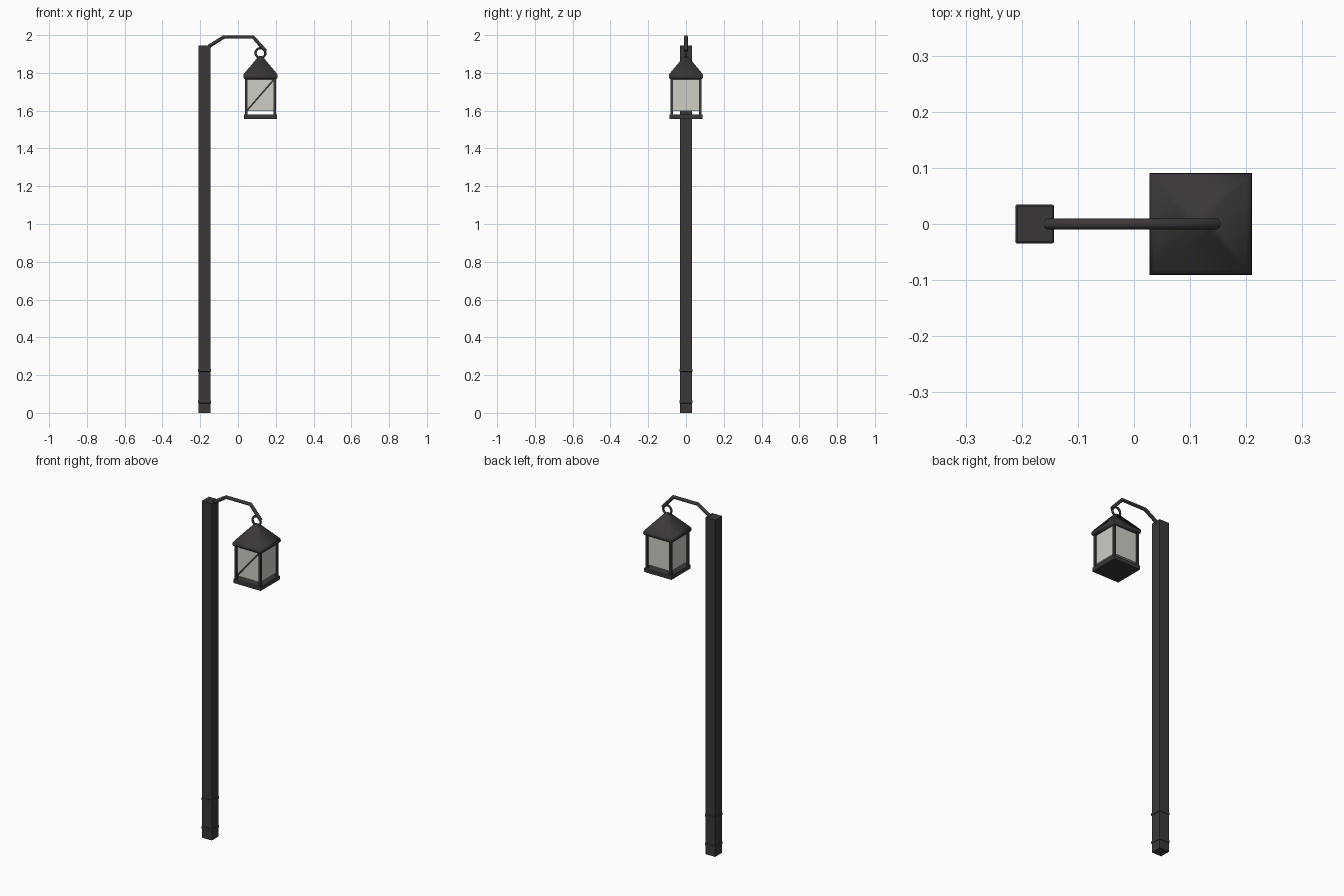
import bpy, bmesh
from math import radians, pi, atan2, hypot

if "Cube" in bpy.data.objects:
    bpy.data.objects.remove(bpy.data.objects["Cube"])


def material(name, rgb, rough):
    m = bpy.data.materials.new(name)
    m.use_nodes = True
    m.diffuse_color = (*rgb, 1)
    node = m.node_tree.nodes["Principled BSDF"]
    node.inputs["Base Color"].default_value = (*rgb, 1)
    node.inputs["Roughness"].default_value = rough
    return m


iron = material("dark iron", (0.045, 0.039, 0.039), 0.7)
glass = material("pale glass", (0.61, 0.61, 0.56), 0.5)

POST_X, LAMP_X = -0.177, 0.119


def add_box(name, center, size, mat, tilt=0.0, bevel=0.0):
    bpy.ops.mesh.primitive_cube_add(size=1, location=center, rotation=(0, tilt, 0))
    ob = bpy.context.object
    ob.name = name
    ob.scale = size
    bpy.ops.object.transform_apply(location=False, rotation=False, scale=True)
    ob.data.materials.append(mat)
    if bevel:
        mod = ob.modifiers.new("soft edge", "BEVEL")
        mod.width = bevel
        mod.segments = 2
    return ob


def square_loft(name, x, profile, mat):
    """Stack square rings of (half width, height) and close both ends."""
    bm = bmesh.new()
    rings = [[bm.verts.new((x + sx * h, sy * h, z))
              for sx, sy in ((-1, -1), (1, -1), (1, 1), (-1, 1))] for h, z in profile]
    for low, high in zip(rings, rings[1:]):
        for i in range(4):
            j = (i + 1) % 4
            bm.faces.new((low[i], low[j], high[j], high[i]))
    bm.faces.new(rings[0][::-1])
    bm.faces.new(rings[-1])
    mesh = bpy.data.meshes.new(name)
    bm.to_mesh(mesh)
    bm.free()
    mesh.materials.append(mat)
    ob = bpy.data.objects.new(name, mesh)
    bpy.context.collection.objects.link(ob)
    return ob


# Square post with two raised bands
add_box("post", (POST_X, 0, 0.9725), (0.063, 0.063, 1.945), iron)
for name, z in (("lower_band", 0.058), ("upper_band", 0.225)):
    add_box(name, (POST_X, 0, z), (0.069, 0.069, 0.015), iron, bevel=0.003)

# Bent arm
curve = bpy.data.curves.new("arm", "CURVE")
curve.dimensions = "3D"
curve.bevel_depth = 0.01
curve.bevel_resolution = 3
curve.use_fill_caps = True
path = [(-0.155, 1.94), (-0.075, 1.99), (0.08, 1.99), (0.147, 1.915)]
spline = curve.splines.new("POLY")
spline.points.add(len(path) - 1)
for point, (x, z) in zip(spline.points, path):
    point.co = (x, 0, z, 1)
curve.materials.append(iron)
bpy.context.collection.objects.link(bpy.data.objects.new("arm", curve))

# Hanging ring
bpy.ops.mesh.primitive_torus_add(location=(LAMP_X, 0, 1.905), rotation=(pi / 2, 0, 0),
                                 major_radius=0.026, minor_radius=0.006,
                                 major_segments=24, minor_segments=8)
ring = bpy.context.object
ring.name = "hanging_ring"
ring.data.materials.append(iron)
bpy.ops.object.shade_smooth()

# Lantern roof with a rounded lip
roof = square_loft("lantern_roof", LAMP_X,
                   [(0.079, 1.766), (0.088, 1.771), (0.091, 1.78), (0.09, 1.791),
                    (0.081, 1.803), (0.015, 1.882), (0.006, 1.889)], iron)
bpy.ops.object.select_all(action="DESELECT")
roof.select_set(True)
bpy.context.view_layer.objects.active = roof
bpy.ops.object.shade_smooth_by_angle(angle=radians(75))

# Lantern base, corner posts and glass
add_box("lantern_base", (LAMP_X, 0, 1.5675), (0.176, 0.176, 0.024), iron, bevel=0.003)
for sx, side in ((-1, "right"), (1, "left")):
    for sy, end in ((-1, "front"), (1, "back")):
        add_box(f"{end}_{side}_corner_post", (LAMP_X + sx * 0.076, sy * 0.076, 1.673),
                (0.013, 0.013, 0.196), iron)
add_box("lantern_glass", (LAMP_X, 0, 1.683), (0.15, 0.15, 0.172), glass)

# Diagonal brace across the front pane
dx, dz = 0.144, 0.166
add_box("front_brace", (LAMP_X, -0.076, 1.683), (hypot(dx, dz), 0.008, 0.009), iron,
        tilt=-atan2(dz, dx))
